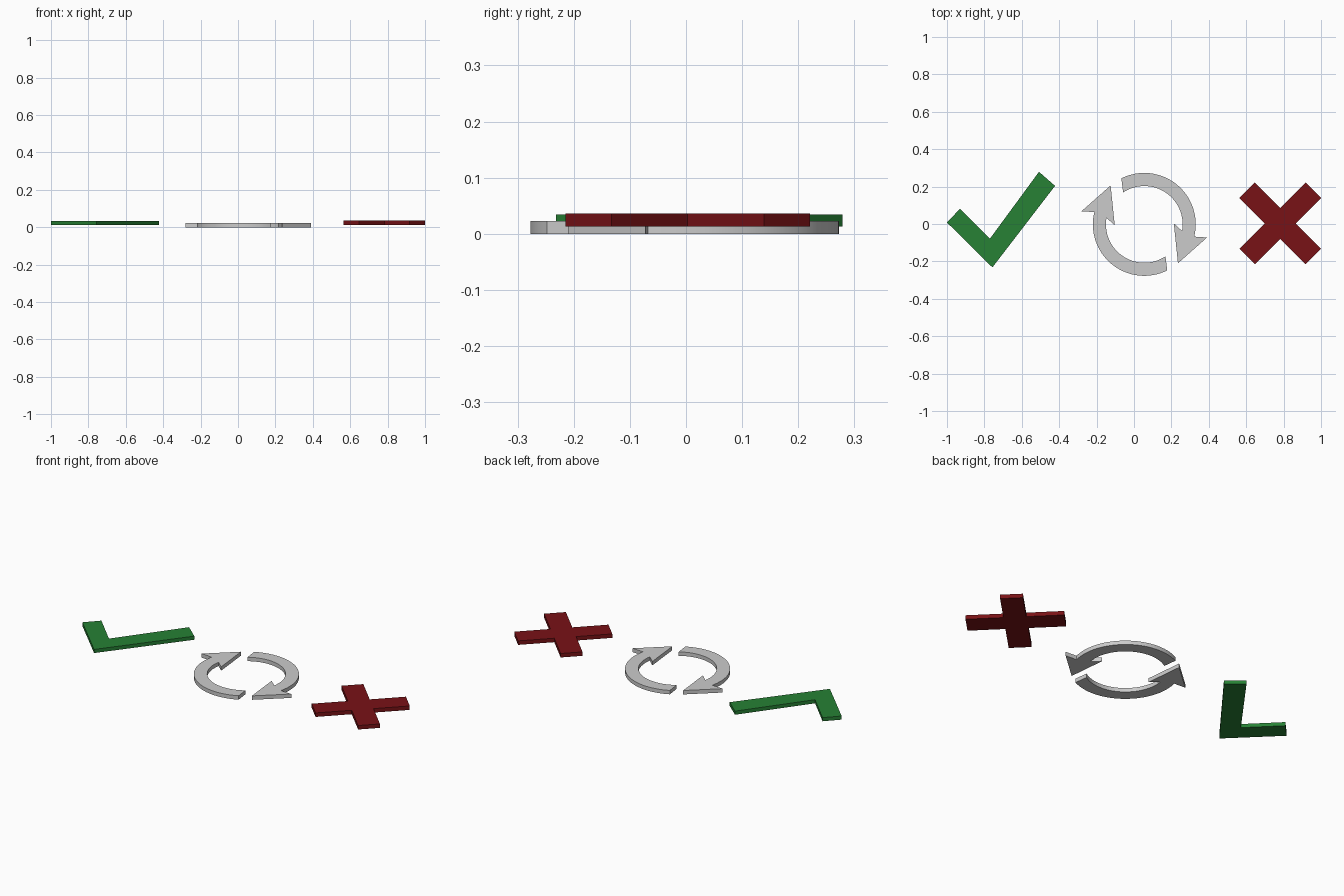
import bpy, bmesh
from math import cos, sin, radians

if "Cube" in bpy.data.objects:
    bpy.data.objects.remove(bpy.data.objects["Cube"])


def material(name, color):
    m = bpy.data.materials.new(name)
    m.diffuse_color = color
    m.use_nodes = True
    m.node_tree.nodes["Principled BSDF"].inputs["Base Color"].default_value = m.diffuse_color
    return m


def plate(name, outlines, z0, z1, mat=None):
    """Extrude flat outlines between two heights into one object."""
    bm = bmesh.new()
    for pts in outlines:
        face = bm.faces.new([bm.verts.new((x, y, z0)) for x, y in pts])
        top = bmesh.ops.extrude_face_region(bm, geom=[face], use_keep_orig=True)
        verts = [v for v in top["geom"] if isinstance(v, bmesh.types.BMVert)]
        bmesh.ops.translate(bm, verts=verts, vec=(0, 0, z1 - z0))
    bmesh.ops.recalc_face_normals(bm, faces=bm.faces)
    bmesh.ops.triangulate(bm, faces=[f for f in bm.faces if len(f.verts) > 4])
    mesh = bpy.data.meshes.new(name)
    bm.to_mesh(mesh)
    bm.free()
    ob = bpy.data.objects.new(name, mesh)
    bpy.context.collection.objects.link(ob)
    if mat:
        mesh.materials.append(mat)
    return ob


def arc(radius, a0, a1, n=32):
    angles = [radians(a0 + (a1 - a0) * i / n) for i in range(n + 1)]
    return [(radius * cos(a), radius * sin(a)) for a in angles]


green = material("green", (0.02, 0.22, 0.035, 1))
red = material("dark_red", (0.19, 0.006, 0.008, 1))

# Check mark
check = [(-1.0, 0.008), (-0.757, -0.232), (-0.422, 0.204),
         (-0.508, 0.279), (-0.770, -0.078), (-0.930, 0.082)]
plate("check_mark", [check], 0.013, 0.034, green)

# Diagonal cross: one arm repeated by quarter turns
cx, cy = 0.782, 0.003
cross = []
x, y = None, None
arm = [(0.082, 0.0), (0.218, 0.136), (0.136, 0.218)]
for turn in range(4):
    cross += [(cx + px, cy + py) for px, py in arm]
    arm = [(-py, px) for px, py in arm]
plate("cross_mark", [cross], 0.013, 0.036, red)

# Pair of circular arrows: a curved band with a swept head, turned 180 degrees
head = [(0.336, -0.070), (0.180, -0.208), (0.158, 0.005)]
half = arc(0.275, 116.5, -13.8) + head + arc(0.205, -9.8, 123.5)
ax, ay = 0.055, -0.002
arrows = [[(ax + s * px, ay + s * py) for px, py in half] for s in (1, -1)]
ring = plate("cycle_arrows", arrows, 0.0, 0.0225)
bpy.context.view_layer.objects.active = ring
ring.select_set(True)
bpy.ops.object.shade_smooth_by_angle(angle=radians(20))
